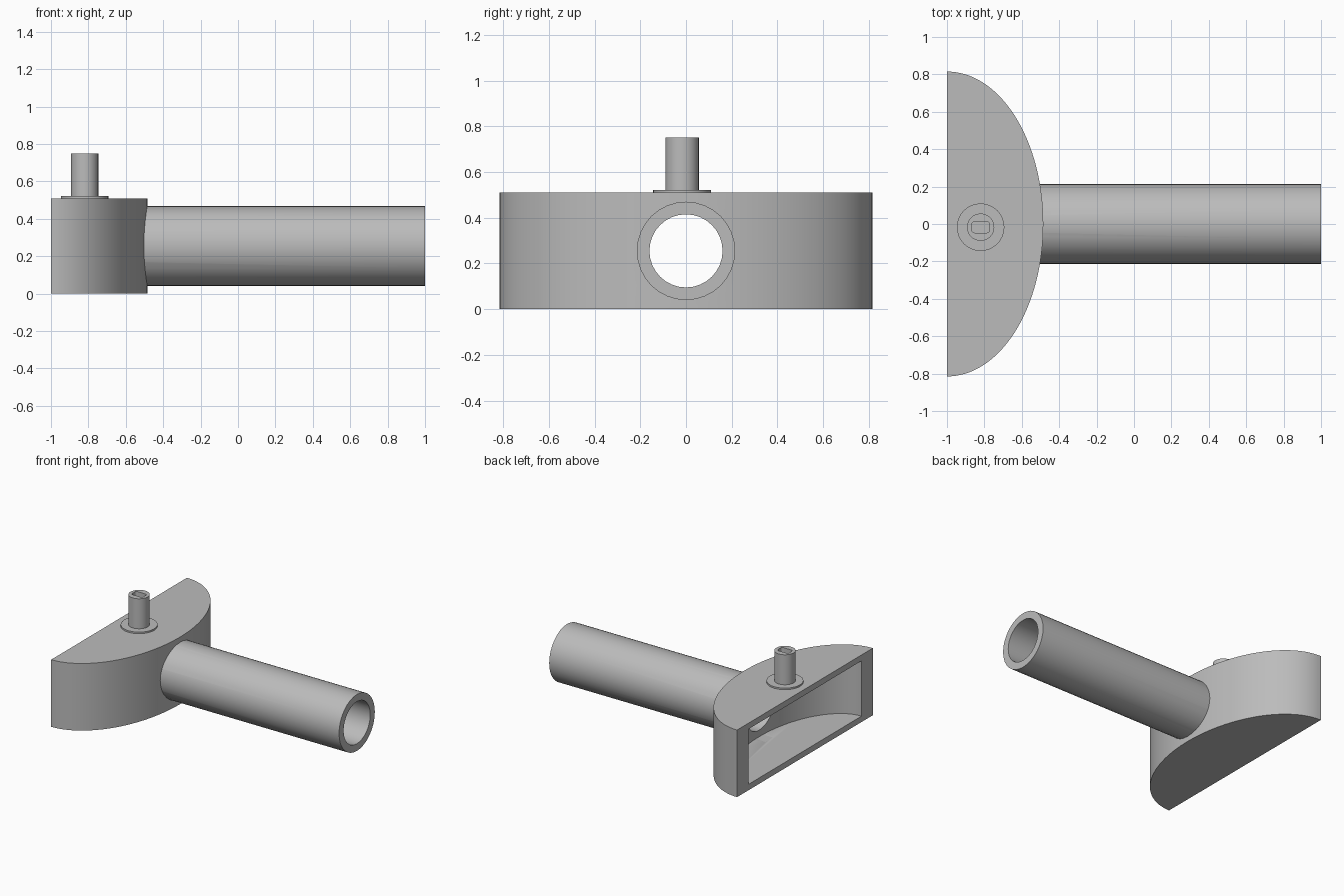
import bpy
import bmesh
from math import cos, sin, pi
from mathutils import Matrix

cube = bpy.data.objects.get("Cube")
if cube:
    bpy.data.objects.remove(cube, do_unlink=True)

grey = bpy.data.materials.new("plain grey")
grey.use_nodes = True
COLOUR = (0.5, 0.5, 0.5, 1)
grey.diffuse_color = COLOUR
grey.node_tree.nodes["Principled BSDF"].inputs["Base Color"].default_value = COLOUR


def arc(rx, ry, start, end, steps, cx=0, cy=0):
    angles = [start + (end - start) * i / steps for i in range(steps + 1)]
    return [(cx + rx * cos(a), cy + ry * sin(a)) for a in angles]


def circle(r, steps, cx=0, cy=0):
    return arc(r, r, 0, 2 * pi, steps, cx, cy)[:-1]


def prism(name, outline, low, high, along_x=False, centre_z=0):
    """Extrude an outline upwards, or along x when asked."""
    bm = bmesh.new()
    face = bm.faces.new([bm.verts.new((x, y, low)) for x, y in outline])
    top = bmesh.ops.extrude_face_region(bm, geom=[face])["geom"]
    moved = [v for v in top if isinstance(v, bmesh.types.BMVert)]
    bmesh.ops.translate(bm, verts=moved, vec=(0, 0, high - low))
    if along_x:
        turn = Matrix.Translation((0, 0, centre_z)) @ Matrix.Rotation(pi / 2, 4, 'Y')
        bmesh.ops.transform(bm, matrix=turn, verts=bm.verts)
    bmesh.ops.recalc_face_normals(bm, faces=bm.faces)
    mesh = bpy.data.meshes.new(name)
    bm.to_mesh(mesh)
    bm.free()
    mesh.materials.append(grey)
    obj = bpy.data.objects.new(name, mesh)
    bpy.context.collection.objects.link(obj)
    return obj


def activate(obj):
    bpy.ops.object.select_all(action='DESELECT')
    obj.select_set(True)
    bpy.context.view_layer.objects.active = obj


def cut(obj, *cutters):
    activate(obj)
    for cutter in cutters:
        mod = obj.modifiers.new("cut", 'BOOLEAN')
        mod.operation = 'DIFFERENCE'
        mod.solver = 'EXACT'
        mod.object = cutter
        bpy.ops.object.modifier_apply(modifier=mod.name)


# Half-oval housing and straight tube
AXIS_Z = 0.255
TUBE_R, BORE_R = 0.215, 0.16
housing = prism("housing", arc(0.515, 0.815, -pi / 2, pi / 2, 64, -1), 0, 0.51)
tube = prism("tube", circle(TUBE_R, 32), -0.7, 1, True, AXIS_Z)

# Spigot with its flange
PX, PY = -0.82, -0.017
flange = prism("spigot_flange", circle(0.127, 32, PX, PY), 0.505, 0.522)
spigot = prism("spigot", circle(0.073, 32, PX, PY), 0.505, 0.75)

# Cutters: open cavity, tube socket, bore and rounded slot
inner = [(-1.1, -0.68)] + arc(0.385, 0.68, -pi / 2, pi / 2, 64, -1) + [(-1.1, 0.68)]
cavity = prism("cavity_cutter", inner, 0.045, 0.465)
socket = prism("socket_cutter", circle(TUBE_R, 32), -0.7, 0, True, AXIS_Z)
bore = prism("bore_cutter", circle(BORE_R, 32), -0.9, 1.1, True, AXIS_Z)
R, DX, DY = 0.015, 0.032, 0.015
slot_outline = []
for i, (sx, sy) in enumerate(((1, 1), (-1, 1), (-1, -1), (1, -1))):
    slot_outline += arc(R, R, i * pi / 2, (i + 1) * pi / 2, 5, PX + sx * DX, PY + sy * DY)
slot = prism("slot_cutter", slot_outline, 0.4, 0.8)

cut(housing, cavity, socket, slot)
cut(tube, cavity, bore)
cut(flange, slot)
cut(spigot, slot)

for cutter in (cavity, socket, bore, slot):
    bpy.data.objects.remove(cutter, do_unlink=True)

for part in (housing, tube, flange, spigot):
    activate(part)
    bpy.ops.object.shade_smooth_by_angle(angle=pi / 6)
